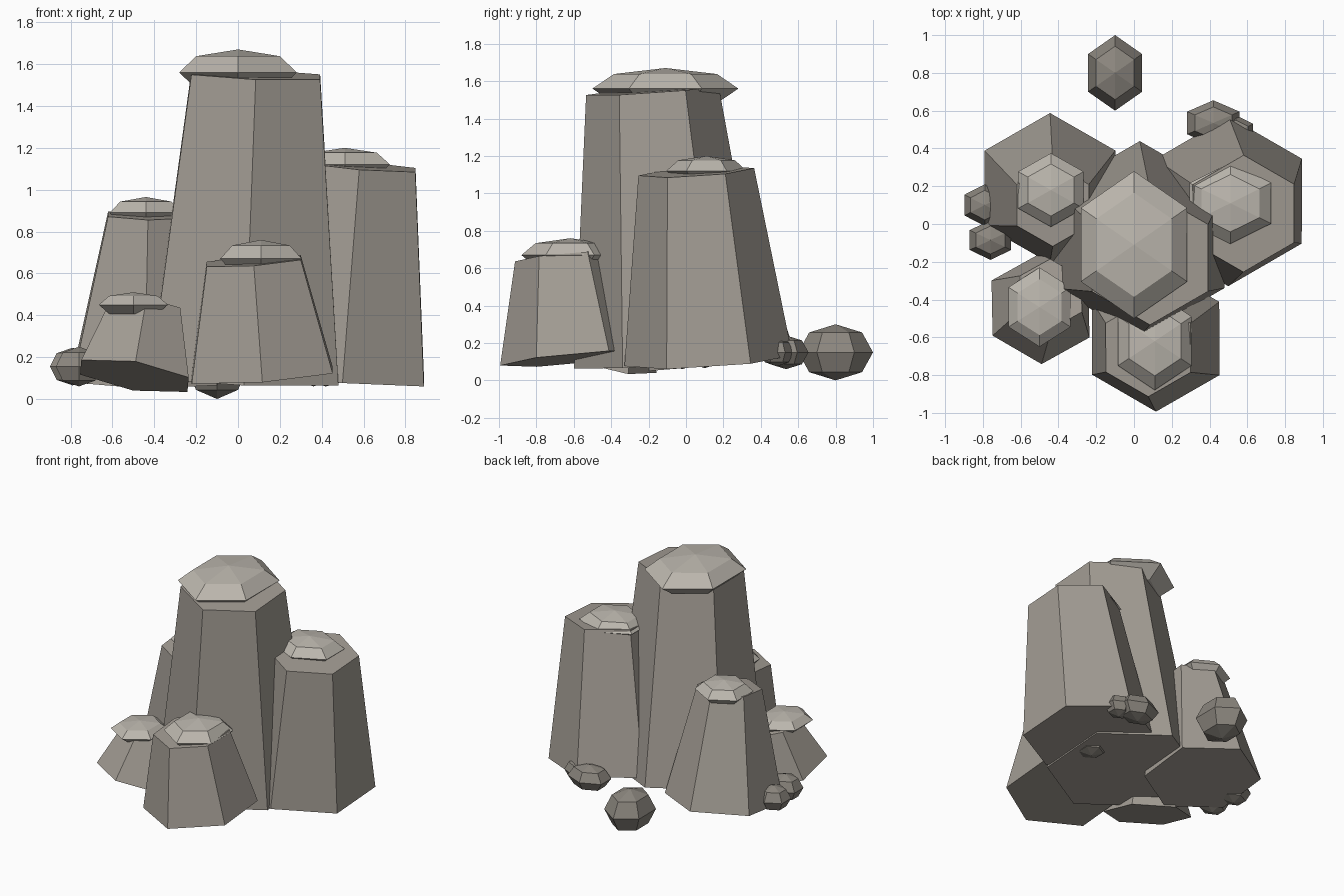
import bpy, bmesh
from mathutils import Vector, Matrix

if "Cube" in bpy.data.objects:
    bpy.data.objects.remove(bpy.data.objects["Cube"])


def material(name, colour):
    mat = bpy.data.materials.new(name)
    mat.diffuse_color = (*colour, 1)
    mat.use_nodes = True
    mat.node_tree.nodes["Principled BSDF"].inputs["Base Color"].default_value = mat.diffuse_color
    return mat


ROCK = material("rock", (0.37, 0.34, 0.30))
CAP = material("cap_rock", (0.50, 0.47, 0.42))
PEBBLE = material("pebble_rock", (0.26, 0.24, 0.21))


def finish(name, bm, mat):
    bmesh.ops.recalc_face_normals(bm, faces=bm.faces)
    mesh = bpy.data.meshes.new(name)
    bm.to_mesh(mesh)
    bm.free()
    mesh.materials.append(mat)
    ob = bpy.data.objects.new(name, mesh)
    bpy.context.collection.objects.link(ob)


def column(name, base, top, r_base, r_top):
    """Tapered six-sided prism leaning from base centre to top centre."""
    base, top = Vector(base), Vector(top)
    axis = top - base
    tilt = Vector((0, 0, 1)).rotation_difference(axis).to_matrix().to_4x4()
    bm = bmesh.new()
    bmesh.ops.create_cone(bm, cap_ends=True, segments=6, radius1=r_base, radius2=r_top,
                          depth=axis.length,
                          matrix=Matrix.Translation((base + top) / 2) @ tilt)
    finish(name, bm, ROCK)


def stone(name, centre, radii, mat):
    """Six-sided low-poly sphere, scaled on each axis."""
    bm = bmesh.new()
    bmesh.ops.create_uvsphere(bm, u_segments=6, v_segments=4, radius=1,
                              matrix=Matrix.Translation(centre) @ Matrix.Diagonal((*radii, 1)))
    finish(name, bm, mat)


# Leaning rock columns
column("main_column", (0.03, -0.08, 0.10), (0.085, -0.18, 1.55), 0.52, 0.355)
column("right_column", (0.50, 0.12, 0.105), (0.58, 0.055, 1.115), 0.45, 0.31)
column("left_column", (-0.445, 0.19, 0.095), (-0.43, 0.10, 0.88), 0.40, 0.22)
column("front_column", (0.115, -0.605, 0.115), (0.075, -0.655, 0.66), 0.39, 0.26)
column("low_column", (-0.495, -0.45, 0.11), (-0.44, -0.37, 0.44), 0.30, 0.19)

# Flattened cap stones
stone("main_cap", (0.0, -0.11, 1.56), (0.325, 0.39, 0.11), CAP)
stone("right_cap", (0.51, 0.11, 1.12), (0.25, 0.215, 0.08), CAP)
stone("left_cap", (-0.44, 0.18, 0.89), (0.20, 0.195, 0.075), CAP)
stone("front_cap", (0.11, -0.62, 0.67), (0.225, 0.26, 0.09), CAP)
stone("low_cap", (-0.50, -0.44, 0.45), (0.19, 0.21, 0.06), CAP)

# Loose pebbles around the base
pebbles = [
    ((-0.10, 0.80, 0.15), (0.165, 0.20, 0.15)),
    ((0.42, 0.535, 0.15), (0.16, 0.12, 0.09)),
    ((0.54, 0.485, 0.15), (0.105, 0.09, 0.075)),
    ((-0.79, 0.10, 0.155), (0.125, 0.11, 0.09)),
    ((-0.76, -0.085, 0.155), (0.127, 0.105, 0.095)),
    ((0.36, -0.02, 0.15), (0.12, 0.12, 0.09)),
]
for i, (centre, radii) in enumerate(pebbles, 1):
    stone(f"pebble_{i}", centre, radii, PEBBLE)
